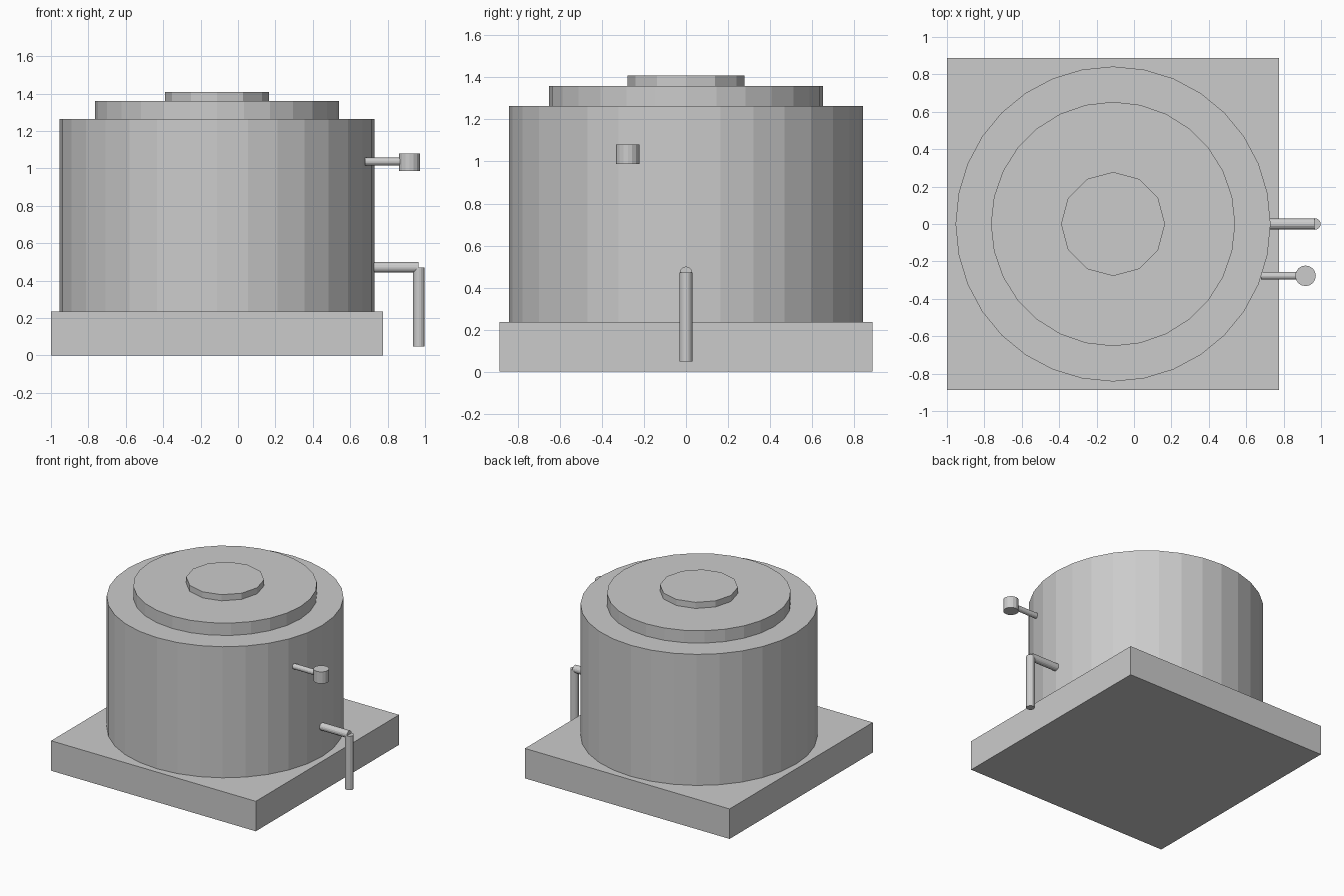
import bpy
from mathutils import Vector

if "Cube" in bpy.data.objects:
    bpy.data.objects.remove(bpy.data.objects["Cube"])

# One plain grey for the whole model
grey = bpy.data.materials.new("plain_grey")
grey.diffuse_color = (0.6, 0.6, 0.6, 1)
grey.use_nodes = True
grey.node_tree.nodes["Principled BSDF"].inputs["Base Color"].default_value = grey.diffuse_color


def finish(name):
    obj = bpy.context.object
    obj.name = name
    obj.data.name = name
    obj.data.materials.append(grey)
    return obj


def cylinder(name, start, end, radius, sides):
    """Flat-faced cylinder between two points."""
    a, b = Vector(start), Vector(end)
    axis = b - a
    rot = axis.to_track_quat('Z', 'Y').to_euler()
    bpy.ops.mesh.primitive_cylinder_add(vertices=sides, radius=radius, depth=axis.length,
                                        location=(a + b) / 2, rotation=rot)
    return finish(name)


CX = -0.112  # tank axis

# Square base slab
bpy.ops.mesh.primitive_cube_add(size=1, location=(CX, 0, 0.1175))
base = finish("base_slab")
base.scale = (1.776, 1.776, 0.235)

# Tank body, stepped top and hatch
for name, z0, z1, radius, sides in (
        ("tank_body", 0.235, 1.263, 0.842, 32),
        ("top_step", 1.263, 1.36, 0.653, 28),
        ("top_hatch", 1.36, 1.408, 0.278, 12)):
    cylinder(name, (CX, 0, z0), (CX, 0, z1), radius, sides)

# Drain pipe: out from the tank and down past the base
cylinder("drain_pipe_horizontal", (0.72, 0, 0.471), (0.965, 0, 0.471), 0.029, 16)
cylinder("drain_pipe_vertical", (0.967, 0, 0.048), (0.967, 0, 0.471), 0.031, 16)

# Small valve: arm with an upright drum at its end
cylinder("valve_arm", (0.68, -0.277, 1.036), (0.88, -0.277, 1.036), 0.021, 16)
cylinder("valve_drum", (0.917, -0.277, 0.987), (0.917, -0.277, 1.08), 0.055, 16)
